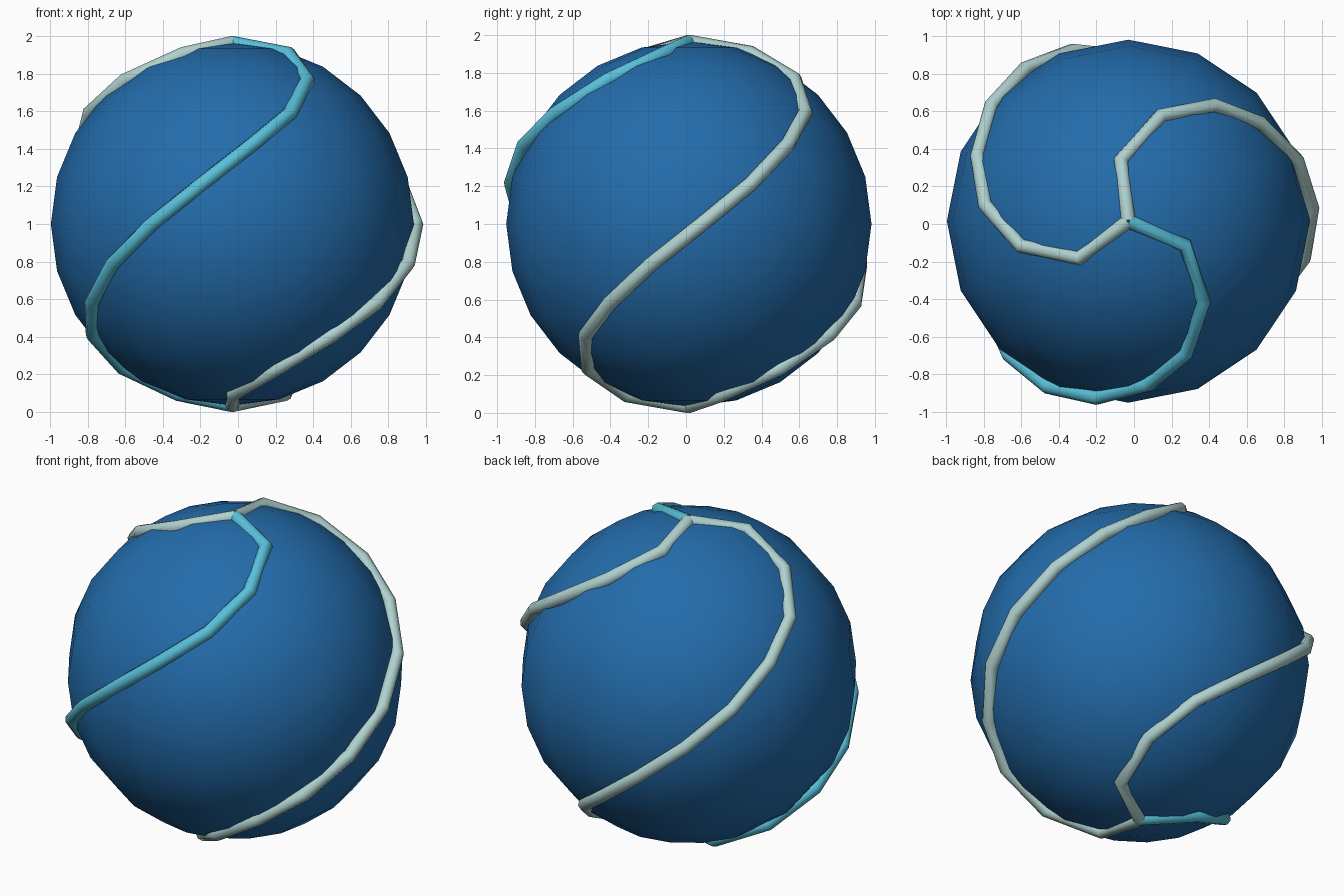
import bpy
from math import sin, cos, radians
from mathutils import Vector

cube = bpy.data.objects.get("Cube")
if cube:
    bpy.data.objects.remove(cube, do_unlink=True)

CENTER = Vector((-0.03, 0.015, 1.0))
BALL_RADIUS = 0.967
CORD_RADIUS = 0.039


def material(name, rgb):
    m = bpy.data.materials.new(name)
    m.use_nodes = True
    m.diffuse_color = (*rgb, 1)
    m.node_tree.nodes["Principled BSDF"].inputs["Base Color"].default_value = (*rgb, 1)
    return m


blue = material("deep blue", (0.017, 0.15, 0.41))
cyan = material("cyan", (0.10, 0.53, 0.70))
pale = material("pale grey green", (0.43, 0.64, 0.62))

# Ball
bpy.ops.mesh.primitive_uv_sphere_add(segments=16, ring_count=12,
                                     radius=BALL_RADIUS, location=CENTER)
ball = bpy.context.object
ball.name = "ball"
ball.data.materials.append(blue)
bpy.ops.object.shade_smooth()

# Half of the spiral, pole to equator: (angle from pole, turn from equator)
HALF = [(0, 116), (20, 93), (37.5, 69), (52.5, 49.5), (64.5, 32.5), (77.5, 16)]


def spiral_point(tilt, turn, start):
    t, a = radians(tilt), radians(start + turn)
    # The cord stands slightly prouder near the equator
    r = 0.963 + 0.018 * sin(t) ** 6
    return CENTER + r * Vector((sin(t) * cos(a), sin(t) * sin(a), cos(t)))


def spiral_cord(name, start, mat):
    steps = HALF + [(90, 0)] + [(180 - t, -a) for t, a in reversed(HALF)]
    curve = bpy.data.curves.new(name, "CURVE")
    curve.dimensions = "3D"
    curve.bevel_depth = CORD_RADIUS
    curve.bevel_resolution = 2
    curve.use_fill_caps = True
    spline = curve.splines.new("POLY")
    spline.points.add(len(steps) - 1)
    for p, (tilt, turn) in zip(spline.points, steps):
        p.co = (*spiral_point(tilt, turn, start), 1)
    curve.materials.append(mat)
    cord = bpy.data.objects.new(name, curve)
    bpy.context.collection.objects.link(cord)
    bpy.ops.object.select_all(action="DESELECT")
    cord.select_set(True)
    bpy.context.view_layer.objects.active = cord
    bpy.ops.object.convert(target="MESH")
    bpy.ops.object.shade_smooth_by_angle(angle=radians(50))


# Three cords, a third of a turn apart
for name, start, mat in [("front_cord", -116, cyan),
                         ("left_cord", 4, pale),
                         ("back_cord", 124, pale)]:
    spiral_cord(name, start, mat)
